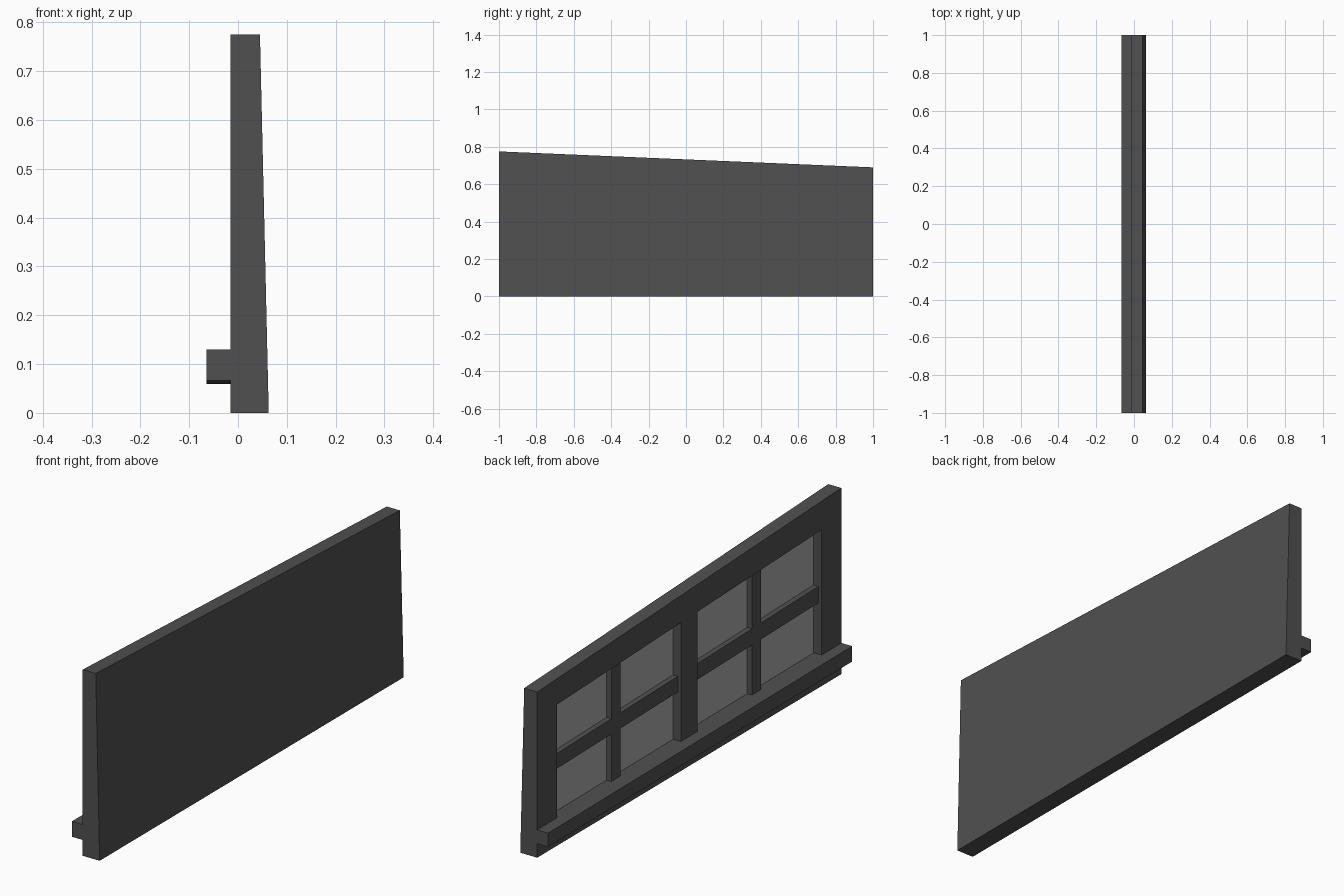
import bpy, bmesh

if "Cube" in bpy.data.objects:
    bpy.data.objects.remove(bpy.data.objects["Cube"])

WALL_X = -0.015     # window-side face
PANE_X = 0.022      # depth of the window recess


def material(name, v):
    m = bpy.data.materials.new(name)
    m.diffuse_color = (v, v, v, 1)
    m.use_nodes = True
    m.node_tree.nodes["Principled BSDF"].inputs["Base Color"].default_value = m.diffuse_color
    return m


dark = material("dark_grey", 0.08)
light = material("light_grey", 0.4)


def prism(name, profile, y0, y1, mat):
    """Extrude an (x, z) profile along y, shrinking heights towards +y."""
    bm = bmesh.new()
    face = bm.faces.new([bm.verts.new((x, y0, z)) for x, z in profile])
    ext = bmesh.ops.extrude_face_region(bm, geom=[face])
    for v in ext["geom"]:
        if isinstance(v, bmesh.types.BMVert):
            v.co.y = y1
    for v in bm.verts:
        v.co.z *= 1 - 0.055 * (v.co.y + 1)
    bmesh.ops.recalc_face_normals(bm, faces=bm.faces)
    me = bpy.data.meshes.new(name)
    bm.to_mesh(me)
    bm.free()
    me.materials.append(mat)
    ob = bpy.data.objects.new(name, me)
    bpy.context.collection.objects.link(ob)
    return ob


def box(name, x0, x1, y0, y1, z0, z1, mat=dark):
    return prism(name, [(x0, z0), (x1, z0), (x1, z1), (x0, z1)], y0, y1, mat)


# Wall with battered outer face and sloping top
wall = prism("wall", [(WALL_X, 0), (0.063, 0), (0.045, 0.775), (WALL_X, 0.775)],
             -1, 1, dark)

# Ledge running under the windows
box("sill", -0.065, WALL_X, -1, 1, 0.066, 0.13)

for side, s in (("front", -1), ("back", 1)):
    y0, y1 = sorted((s * 0.055, s * 0.87))
    yc = s * 0.4625

    # Window recess cut into the wall
    cutter = box("recess_cutter", -0.1, PANE_X, y0, y1, 0.13, 0.655)
    mod = wall.modifiers.new("recess", "BOOLEAN")
    mod.operation = "DIFFERENCE"
    mod.solver = "EXACT"
    mod.object = cutter
    bpy.context.view_layer.objects.active = wall
    bpy.ops.object.modifier_apply(modifier=mod.name)
    bpy.data.objects.remove(cutter)

    # Pane and cross-shaped glazing bars
    box(side + "_pane", PANE_X - 0.001, PANE_X + 0.003, y0, y1, 0.13, 0.655, light)
    box(side + "_upright_bar", -0.001, PANE_X, yc - 0.03, yc + 0.03, 0.13, 0.655)
    box(side + "_cross_bar", -0.001, PANE_X, y0, y1, 0.345, 0.415)
